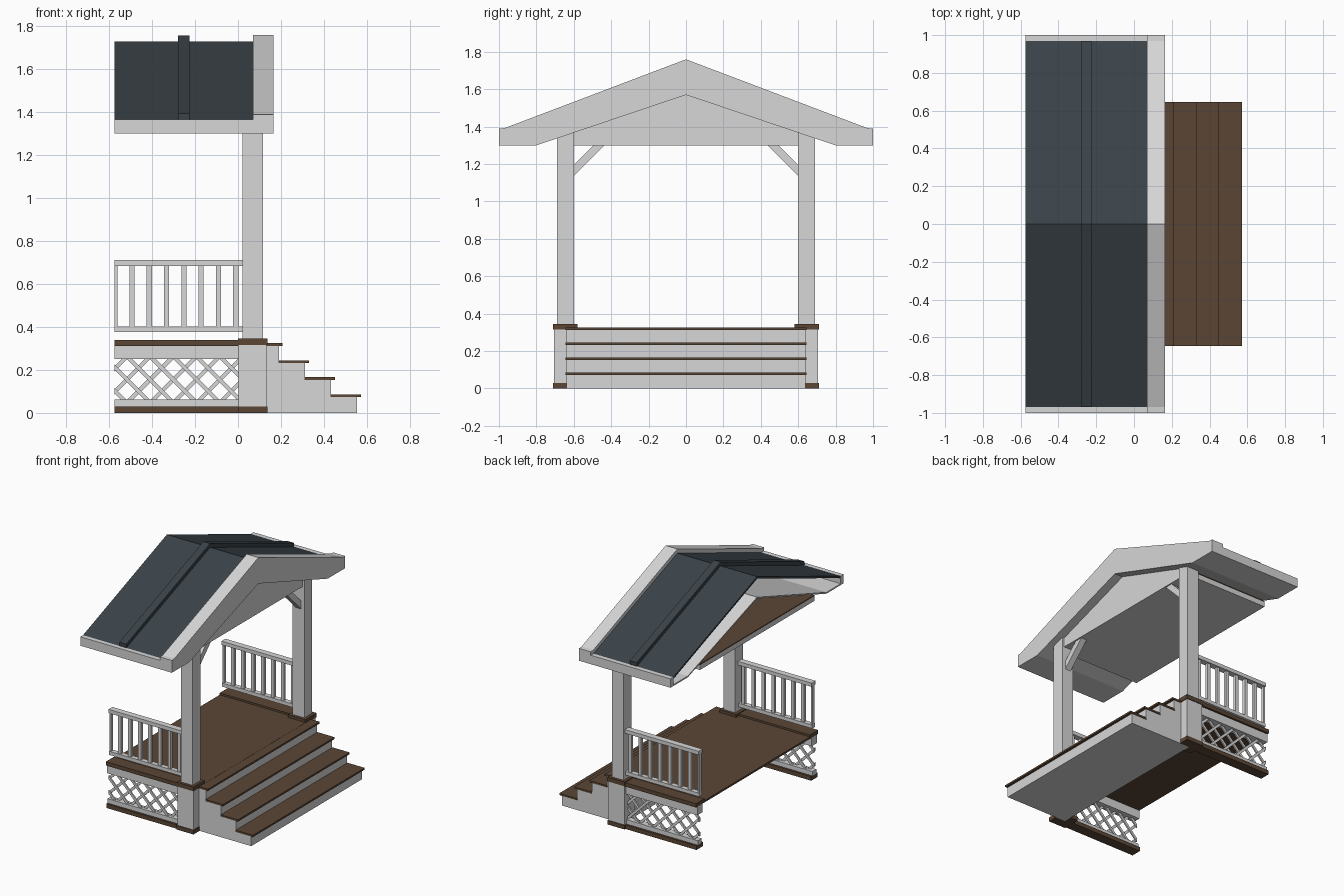
import bpy, bmesh, math
from mathutils import Vector

if "Cube" in bpy.data.objects:
    bpy.data.objects.remove(bpy.data.objects["Cube"])


def mat(name, rgb):
    m = bpy.data.materials.new(name)
    m.diffuse_color = (*rgb, 1)
    m.use_nodes = True
    m.node_tree.nodes["Principled BSDF"].inputs["Base Color"].default_value = m.diffuse_color
    return m


WHITE = mat("white paint", (0.68, 0.68, 0.68))
BROWN = mat("brown wood", (0.105, 0.062, 0.036))
DARK = mat("dark slate", (0.043, 0.056, 0.066))


def finish(name, bm, material):
    bmesh.ops.recalc_face_normals(bm, faces=bm.faces)
    me = bpy.data.meshes.new(name)
    bm.to_mesh(me)
    bm.free()
    me.materials.append(material)
    ob = bpy.data.objects.new(name, me)
    bpy.context.collection.objects.link(ob)
    return ob


def add_prism(bm, pts, offset):
    """Extrude a closed polygon of 3D points along offset."""
    f = bm.faces.new([bm.verts.new(p) for p in pts])
    r = bmesh.ops.extrude_face_region(bm, geom=[f])
    bmesh.ops.translate(bm, vec=Vector(offset),
                        verts=[v for v in r["geom"] if isinstance(v, bmesh.types.BMVert)])


def prism_x(name, yz, x0, x1, material):
    bm = bmesh.new()
    add_prism(bm, [(x0, y, z) for y, z in yz], (x1 - x0, 0, 0))
    return finish(name, bm, material)


def prism_y(name, xz, y0, y1, material):
    bm = bmesh.new()
    add_prism(bm, [(x, y0, z) for x, z in xz], (0, y1 - y0, 0))
    return finish(name, bm, material)


def box(name, x, y, z, material):
    return prism_y(name, [(x[0], z[0]), (x[1], z[0]), (x[1], z[1]), (x[0], z[1])],
                   y[0], y[1], material)


BACK = -0.575

# Floor deck
box("deck", (BACK, 0.14), (-0.645, 0.645), (0.312, 0.326), BROWN)

# Stairs: stepped body and overhanging treads
steps = [(0.19, 0.312), (0.312, 0.232), (0.433, 0.153), (0.555, 0.073)]
outline = [(0.06, 0.0), (0.06, 0.312)]
for i, (x, z) in enumerate(steps):
    outline.append((x, z))
    outline.append((x, steps[i + 1][1] if i < 3 else 0.0))
prism_y("stair_body", outline, -0.64, 0.64, WHITE)
back = 0.13
for i, (x, z) in enumerate(steps):
    box(f"tread_{i + 1}", (back, x + 0.018), (-0.645, 0.645), (z, z + 0.013), BROWN)
    back = x - 0.002

# Parts repeated on both sides
for side, s in (("left", -1), ("right", 1)):
    def yy(a, b):
        return (s * a, s * b)

    # Pier with foot and cap
    box(f"{side}_pier", (0.003, 0.132), yy(0.585, 0.705), (0.03, 0.315), WHITE)
    box(f"{side}_pier_foot", (0.0, 0.137), yy(0.58, 0.71), (0.0, 0.03), BROWN)
    box(f"{side}_pier_cap", (0.0, 0.137), yy(0.58, 0.71), (0.315, 0.346), BROWN)

    # Post and diagonal brace
    prism_x(f"{side}_post", [(s * 0.60, 0.34), (s * 0.69, 0.34), (s * 0.69, 1.34), (s * 0.60, 1.37)],
            0.022, 0.116, WHITE)
    prism_x(f"{side}_brace", [(s * 0.605, 1.13), (s * 0.605, 1.19), (s * 0.49, 1.305), (s * 0.43, 1.305)],
            0.045, 0.09, WHITE)

    # Skirt boards
    for name, z, y, m in (("base_board", (0.0, 0.03), (0.625, 0.7), BROWN),
                          ("lower_trim", (0.03, 0.062), (0.64, 0.685), WHITE),
                          ("upper_trim", (0.25, 0.312), (0.63, 0.69), WHITE),
                          ("top_board", (0.312, 0.34), (0.61, 0.705), BROWN)):
        box(f"{side}_{name}", (BACK, 0.01), yy(*y), z, m)

    # Lattice: two layers of diagonal strips trimmed at the open end
    bm = bmesh.new()
    w, z0, z1 = 0.013, 0.055, 0.255
    for k in range(8):
        for lean, ya in ((1, 0.654), (-1, 0.664)):
            xa = -0.725 + k * 0.108 + (0.0 if lean > 0 else 0.2)
            xb = xa + lean * (z1 - z0)
            add_prism(bm, [(xa - w, s * ya, z0), (xa + w, s * ya, z0),
                           (xb + w, s * ya, z1), (xb - w, s * ya, z1)], (0, s * 0.01, 0))
    for px, nx in ((BACK, -1), (0.02, 1)):
        bmesh.ops.bisect_plane(bm, geom=bm.verts[:] + bm.edges[:] + bm.faces[:],
                               plane_co=(px, 0, 0), plane_no=(nx, 0, 0), clear_outer=True)
        bmesh.ops.holes_fill(bm, edges=[e for e in bm.edges if e.is_boundary], sides=8)
    finish(f"{side}_lattice", bm, WHITE)

    # Railing
    box(f"{side}_bottom_rail", (BACK, 0.025), yy(0.635, 0.67), (0.377, 0.403), WHITE)
    box(f"{side}_top_rail", (BACK, 0.025), yy(0.63, 0.675), (0.684, 0.711), WHITE)
    for k in range(8):
        x = -0.574 + k * 0.0805
        box(f"{side}_baluster_{k + 1}", (max(x - 0.012, BACK), x + 0.012),
            yy(0.642, 0.664), (0.4, 0.686), WHITE)

    # Roof slope, raised seam and hollow eave with soffit
    def slope(z_off, t):
        return [(s * 0.968, 1.365 + z_off), (0, 1.73 + z_off),
                (0, 1.73 + z_off - t), (s * 0.968, 1.365 + z_off - t)]

    prism_x(f"{side}_roof_slope", slope(0, 0.015), BACK, 0.075, DARK)
    prism_x(f"{side}_roof_seam", slope(0.028, 0.035), -0.28, -0.225, DARK)
    prism_x(f"{side}_soffit", [(s * 0.965, 1.365), (s * 1.0, 1.365), (s * 1.0, 1.30), (s * 0.8, 1.30),
                               (0, 1.57), (0, 1.58), (s * 0.8, 1.31), (s * 0.965, 1.31)],
            BACK, 0.075, WHITE)

# Front gable board
half = [(1.0, 1.39), (1.0, 1.30), (0.8, 1.30)]
prism_x("gable_board", [(0, 1.76), (0.97, 1.392)] + half + [(0, 1.57)]
        + [(-y, z) for y, z in reversed(half)] + [(-0.97, 1.392)], 0.07, 0.165, WHITE)

# Gable infill and ceiling
prism_x("gable_panel", [(-0.65, 1.30), (0.65, 1.30), (0.65, 1.352), (0, 1.572), (-0.65, 1.352)],
        0.03, 0.1, WHITE)
box("ceiling", (BACK, 0.035), (-0.66, 0.66), (1.30, 1.335), WHITE)
box("ceiling_top", (BACK, 0.03), (-0.66, 0.66), (1.335, 1.343), BROWN)
